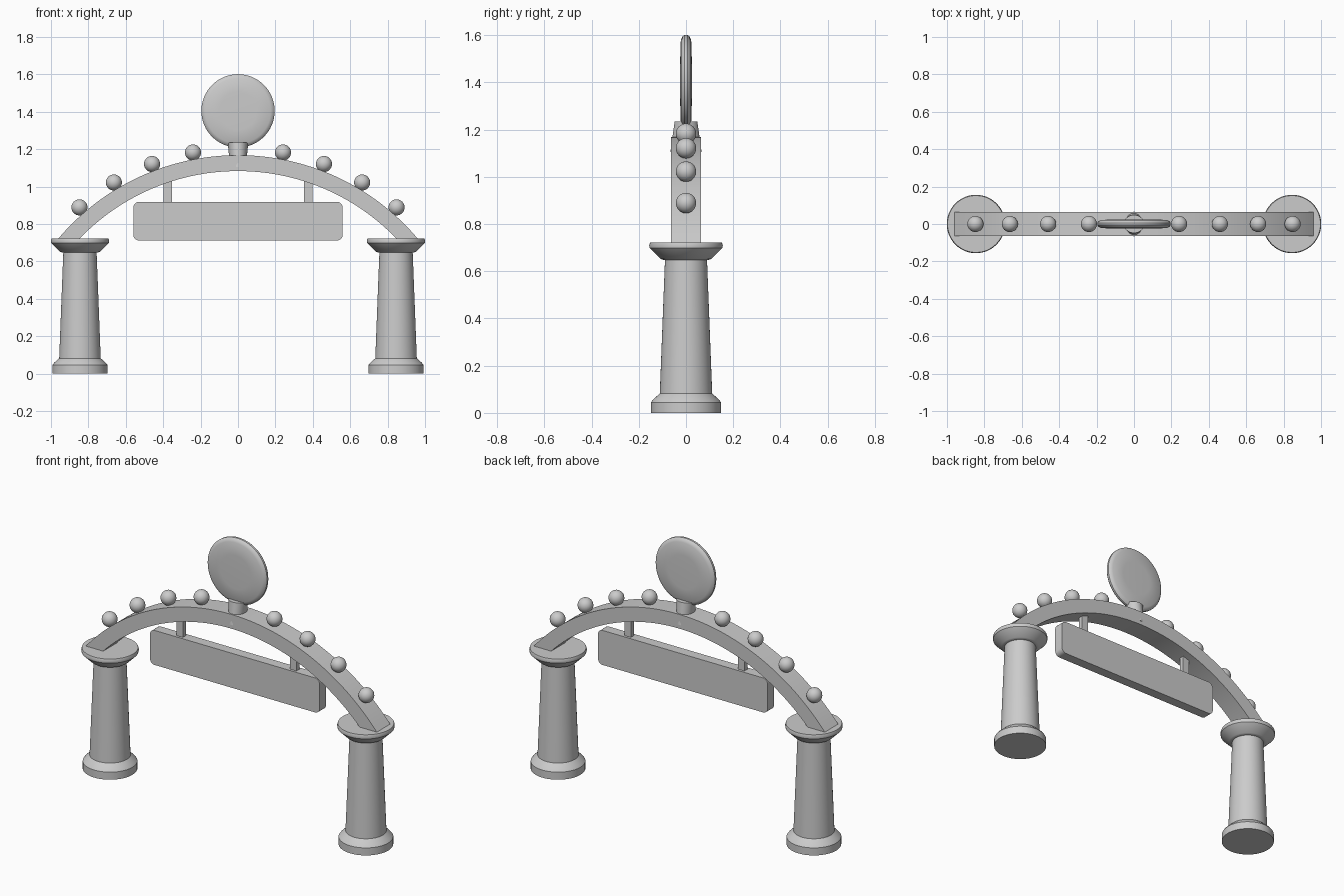
import bpy, bmesh
from math import sin, cos, pi, radians, sqrt, asin

if "Cube" in bpy.data.objects:
    bpy.data.objects.remove(bpy.data.objects["Cube"])

ARC_Z, R_OUT, R_IN = -0.09, 1.258, 1.173   # arch circle centre and radii
HALF_DEPTH = 0.063


def finish(name, bm, smooth=True):
    bmesh.ops.recalc_face_normals(bm, faces=bm.faces)
    me = bpy.data.meshes.new(name)
    bm.to_mesh(me)
    bm.free()
    ob = bpy.data.objects.new(name, me)
    bpy.context.collection.objects.link(ob)
    if smooth:
        bpy.ops.object.select_all(action='DESELECT')
        ob.select_set(True)
        bpy.context.view_layer.objects.active = ob
        bpy.ops.object.shade_smooth_by_angle(angle=radians(30))
    return ob


def loft(name, rings, n=48):
    """Stack of horizontal ellipses (rx, ry, z), capped at both ends."""
    bm = bmesh.new()
    loops = [[bm.verts.new((rx * cos(2 * pi * i / n), ry * sin(2 * pi * i / n), z))
              for i in range(n)] for rx, ry, z in rings]
    for a, b in zip(loops, loops[1:]):
        for i in range(n):
            j = (i + 1) % n
            bm.faces.new((a[i], a[j], b[j], b[i]))
    bm.faces.new(loops[0])
    bm.faces.new(loops[-1])
    return finish(name, bm)


def box(name, centre, size):
    bm = bmesh.new()
    bmesh.ops.create_cube(bm, size=1)
    bmesh.ops.scale(bm, vec=size, verts=bm.verts)
    bmesh.ops.translate(bm, vec=centre, verts=bm.verts)
    return finish(name, bm, False)


# Columns: flared foot, tapered shaft, dished cap
column = [(0.148, 0), (0.148, 0.045), (0.138, 0.058), (0.111, 0.082), (0.089, 0.65)]
cap = [(0.095, 0.648), (0.108, 0.652), (0.154, 0.698), (0.156, 0.71), (0.152, 0.722)]
for side, sx in (("left", -1), ("right", 1)):
    for part, prof in (("column", column), ("column_cap", cap)):
        loft(f"{side}_{part}", [(r, r, z) for r, z in prof]).location.x = 0.845 * sx

# Arch: concentric arcs cut off level inside the caps
bm = bmesh.new()
N = 48
sections = []
for i in range(N + 1):
    t = 2 * i / N - 1
    sec = []
    for r in (R_OUT, R_IN):
        half = asin(sqrt(r * r - (0.715 - ARC_Z) ** 2) / r)
        x, z = r * sin(half * t), ARC_Z + r * cos(half * t)
        pair = [bm.verts.new((x, y, z)) for y in (-HALF_DEPTH, HALF_DEPTH)]
        sec += pair if r == R_OUT else pair[::-1]
    sections.append(sec)
for a, b in zip(sections, sections[1:]):
    for k in range(4):
        m = (k + 1) % 4
        bm.faces.new((a[k], a[m], b[m], b[k]))
bm.faces.new(sections[0])
bm.faces.new(sections[-1])
finish("arch", bm)

# Round bulbs along the top of the arch
for k in range(4):
    a = radians(10.72 + 10.06 * k)
    for side, sx in (("left", -1), ("right", 1)):
        bm = bmesh.new()
        bmesh.ops.create_uvsphere(bm, u_segments=24, v_segments=16, radius=0.043)
        ob = finish(f"{side}_bulb_{k + 1}", bm)
        ob.location = (sx * 1.295 * sin(a), 0, ARC_Z + 1.295 * cos(a))

# Keystone block under the disc
loft("keystone", [(0.042, 0.066, 1.106), (0.055, 0.048, 1.235)], 32)

# Round disc, slightly domed with a thinned rim
half = [(0.02, 0.025), (0.10, 0.0245), (0.175, 0.022), (0.19, 0.014), (0.196, 0.006)]
rings = [(r, r, -h) for r, h in half] + [(r, r, h) for r, h in reversed(half)]
disc = loft("top_disc", rings, 64)
disc.rotation_euler.x = pi / 2
disc.location.z = 1.405

# Hanging sign board with rounded corners, and its two hangers
bm = bmesh.new()
outline = []
for cx, cz, start in ((1, 1, 0), (-1, 1, 90), (-1, -1, 180), (1, -1, 270)):
    for s in range(6):
        a = radians(start + 18 * s)
        outline.append(bm.verts.new((cx * 0.53 + 0.03 * cos(a), -0.03,
                                     0.815 + cz * 0.073 + 0.03 * sin(a))))
face = bm.faces.new(outline)
ext = bmesh.ops.extrude_face_region(bm, geom=[face])
bmesh.ops.translate(bm, vec=(0, 0.06, 0),
                    verts=[g for g in ext["geom"] if isinstance(g, bmesh.types.BMVert)])
finish("sign_board", bm)
for side, sx in (("left", -1), ("right", 1)):
    box(f"{side}_hanger", (sx * 0.375, 0, 0.97), (0.044, 0.03, 0.15))
